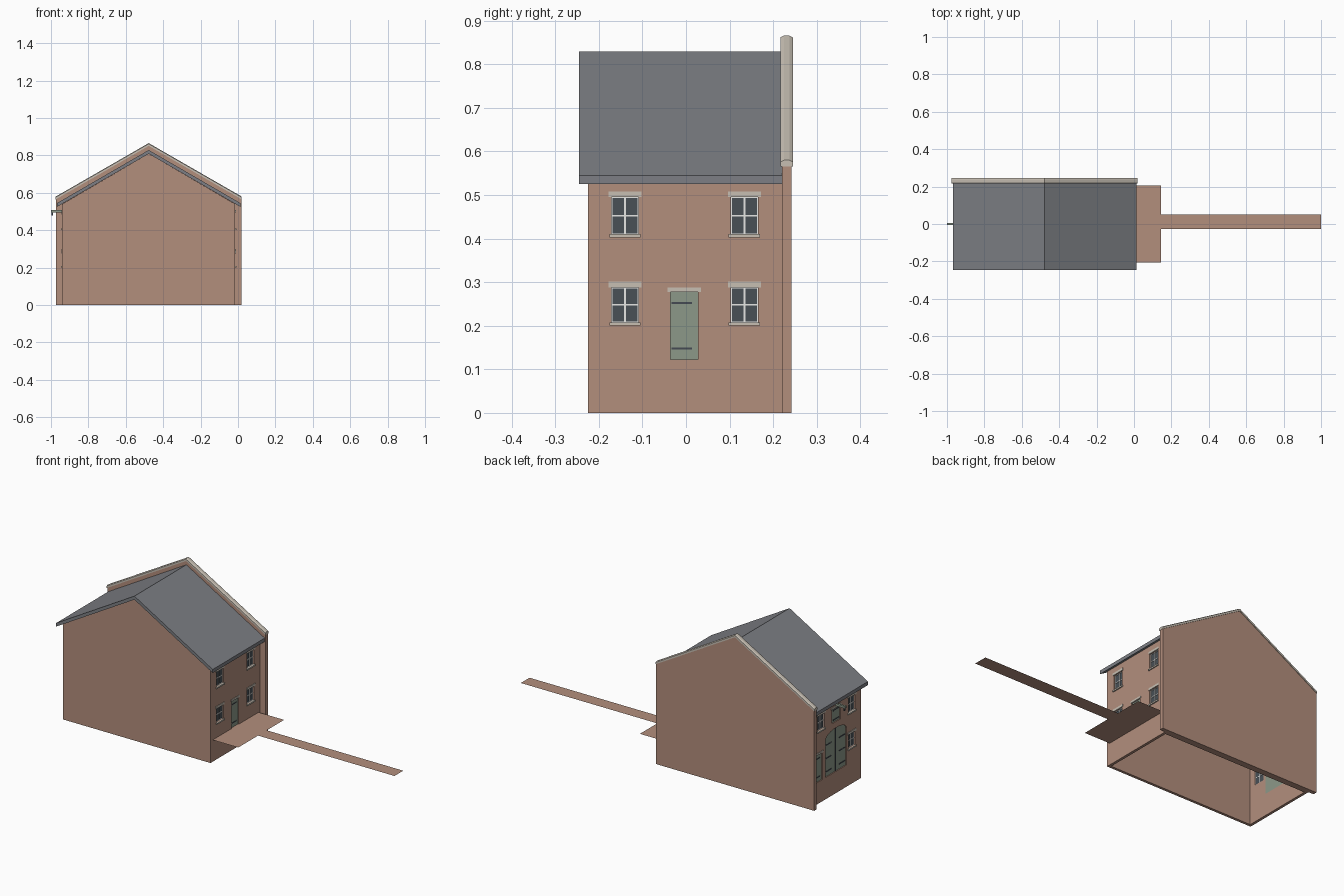
import bpy
import bmesh
import math

cube = bpy.data.objects.get("Cube")
if cube:
    bpy.data.objects.remove(cube, do_unlink=True)


def material(name, r, g, b):
    m = bpy.data.materials.new(name)
    m.use_nodes = True
    m.diffuse_color = (r, g, b, 1)
    m.node_tree.nodes["Principled BSDF"].inputs["Base Color"].default_value = (r, g, b, 1)
    return m


BRICK = material("brick", .45, .272, .204)
SLATE = material("slate", .205, .212, .232)
STONE = material("stone", .57, .52, .45)
GREEN = material("door_green", .265, .315, .25)
GLASS = material("dark_glass", .065, .08, .092)
IRON = material("dark_iron", .06, .068, .085)
WHITE = material("white_paint", .8, .8, .78)

RIDGE = -.4775             # x of the ridge
EAST, WEST = -.015, -.94   # outer faces of the long walls
THICK = .015
FLOOR = .123


def finish(name, bm, mat):
    bmesh.ops.recalc_face_normals(bm, faces=bm.faces)
    mesh = bpy.data.meshes.new(name)
    bm.to_mesh(mesh)
    bm.free()
    obj = bpy.data.objects.new(name, mesh)
    bpy.context.collection.objects.link(obj)
    if mat:
        mesh.materials.append(mat)
    return obj


def loft(bm, rings):
    """Skin a row of equal closed rings and cap both ends."""
    rows = [[bm.verts.new(p) for p in ring] for ring in rings]
    n = len(rows[0])
    for a, b in zip(rows, rows[1:]):
        for i in range(n):
            j = (i + 1) % n
            bm.faces.new((a[i], a[j], b[j], b[i]))
    bm.faces.new(rows[0])
    bm.faces.new(rows[-1])


def extrude_y(bm, profile, y0, y1):
    loft(bm, [[(x, y, z) for x, z in profile] for y in (y0, y1)])


def extrude_x(bm, profile, x0, x1):
    loft(bm, [[(x, y, z) for y, z in profile] for x in (x0, x1)])


def rect(y0, y1, z0, z1):
    return [(y0, z0), (y1, z0), (y1, z1), (y0, z1)]


def on_wall(name, wall, profiles, d0, d1, mat):
    """Plates on a long wall; depth is measured outwards from its face."""
    s = 1 if wall == EAST else -1
    bm = bmesh.new()
    for p in profiles:
        extrude_x(bm, p, wall + s * d0, wall + s * d1)
    return finish(name, bm, mat)


def house_profile(half, eave, apex):
    return [(RIDGE - half, 0), (RIDGE + half, 0), (RIDGE + half, eave),
            (RIDGE, apex), (RIDGE - half, eave)]


# Hollow house walls, open underneath
bm = bmesh.new()
extrude_y(bm, house_profile((EAST - WEST) / 2, .54, .809), -.225, .221)
bmesh.ops.recalc_face_normals(bm, faces=bm.faces)
walls = finish("house_walls", bm, BRICK)
bm = bmesh.new()
bm.from_mesh(walls.data)
floor = [f for f in bm.faces if f.calc_center_median().z < .01]
bmesh.ops.delete(bm, geom=floor, context='FACES_ONLY')
bm.to_mesh(walls.data)
bm.free()
shell = walls.modifiers.new("thickness", 'SOLIDIFY')
shell.thickness = THICK
shell.offset = -1
shell.use_even_offset = True

openings = []   # (wall, profile) pairs to cut through the walls


def window(name, wall, yc, z0, z1):
    w = .031
    openings.append((wall, rect(yc - w, yc + w, z0, z1)))
    on_wall(name + "_glass", wall, [rect(yc - w, yc + w, z0, z1)], -.012, -.009, GLASS)
    t, zc = .002, (z0 + z1) / 2
    bars = [rect(yc - t, yc + t, z0, z1), rect(yc - w, yc + w, zc - t, zc + t),
            rect(yc - w, yc - w + t, z0, z1), rect(yc + w - t, yc + w, z0, z1),
            rect(yc - w, yc + w, z0, z0 + t), rect(yc - w, yc + w, z1 - t, z1)]
    on_wall(name + "_frame", wall, bars, -.013, -.006, WHITE)
    on_wall(name + "_lintel", wall, [rect(yc - .038, yc + .038, z1, z1 + .013)], -.01, .003, STONE)
    on_wall(name + "_sill", wall, [rect(yc - .036, yc + .036, z0 - .008, z0)], -.012, .006, STONE)


def door(name, wall, yc, half, z0, z1, hinge_side=1):
    panel = rect(yc - half, yc + half, z0, z1)
    openings.append((wall, panel))
    on_wall(name + "_panel", wall, [panel], -.013, -.005, GREEN)
    on_wall(name + "_lintel", wall, [rect(yc - half - .006, yc + half + .006, z1, z1 + .011)],
            -.01, .003, STONE)
    a, b = sorted((yc - hinge_side * half * .9, yc + hinge_side * half * .55))
    inset = (z1 - z0) * .16
    straps = [rect(a, b, z - .0025, z + .0025) for z in (z0 + inset, z1 - inset)]
    on_wall(name + "_hinges", wall, straps, -.006, -.003, IRON)


# Windows and doors of both long walls
for label, y in (("south", -.14), ("north", .134)):
    window("front_upper_window_" + label, EAST, y, .41, .495)
    window("front_lower_window_" + label, EAST, y, .208, .288)
    window("yard_upper_window_" + label, WEST, y, .41, .495)
window("yard_lower_window", WEST, -.14, .208, .288)
door("front_door", EAST, -.004, .032, FLOOR, .277)
door("yard_door", WEST, .155, .032, FLOOR, .277, -1)
door("loft_door", WEST, 0, .038, .405, .485)

# Arched double cart door
HALF, SPRING, RISE = .093, .335, .035
arch = [(-HALF, FLOOR), (HALF, FLOOR)]
arch += [(HALF * math.cos(math.pi * i / 12), SPRING + RISE * math.sin(math.pi * i / 12))
         for i in range(13)]
openings.append((WEST, arch))
on_wall("cart_door_panel", WEST, [arch], -.013, -.005, GREEN)
straps = [rect(-.0015, .0015, FLOOR, SPRING + RISE - .002)]
for z in (.15, .225, .3):
    straps += [rect(-HALF + .003, -.035, z - .003, z + .003),
               rect(.035, HALF - .003, z - .003, z + .003)]
on_wall("cart_door_ironwork", WEST, straps, -.006, -.003, IRON)

# Cut the openings through the walls
bm = bmesh.new()
for wall, profile in openings:
    extrude_x(bm, profile, wall - .03, wall + .03)
cutter = finish("opening_cutter", bm, None)
cutter.hide_render = True
cut = walls.modifiers.new("openings", 'BOOLEAN')
cut.operation = 'DIFFERENCE'
cut.solver = 'EXACT'
cut.object = cutter
bpy.context.view_layer.update()
deps = bpy.context.evaluated_depsgraph_get()
result = bpy.data.meshes.new_from_object(walls.evaluated_get(deps))
walls.modifiers.clear()
walls.data = result
bpy.data.objects.remove(cutter, do_unlink=True)

# Slate roof
bm = bmesh.new()
h = .4905
extrude_y(bm, [(RIDGE - h, .525), (RIDGE, .809), (RIDGE + h, .525),
               (RIDGE + h, .545), (RIDGE, .829), (RIDGE - h, .545)], -.245, .222)
finish("slate_roof", bm, SLATE)

# Raised end gable with stone coping
bm = bmesh.new()
extrude_y(bm, house_profile(.495, .567, .851), .22, .242)
finish("end_gable_wall", bm, BRICK)
section = [(.217, 0), (.217, .011), (.225, .015), (.237, .015), (.245, .011), (.245, 0)]
bm = bmesh.new()
loft(bm, [[(x, y, z + dz) for y, dz in section]
          for x, z in ((RIDGE - .4975, .565), (RIDGE, .851), (RIDGE + .4975, .565))])
finish("gable_coping", bm, STONE)

# Hoist beam and hook over the loft door
on_wall("hoist_beam", WEST, [rect(-.006, .006, .496, .508)], -.015, .06, GREEN)
on_wall("hoist_hook", WEST, [rect(-.003, .003, .48, .497)], .05, .056, IRON)

# Terrace and path as thin paving
bm = bmesh.new()
for x0, x1, y0, y1 in ((EAST, .145, -.205, .205), (.145, 1, -.028, .05)):
    bm.faces.new([bm.verts.new(p) for p in ((x0, y0, FLOOR), (x1, y0, FLOOR),
                                            (x1, y1, FLOOR), (x0, y1, FLOOR))])
finish("terrace_and_path", bm, BRICK)
